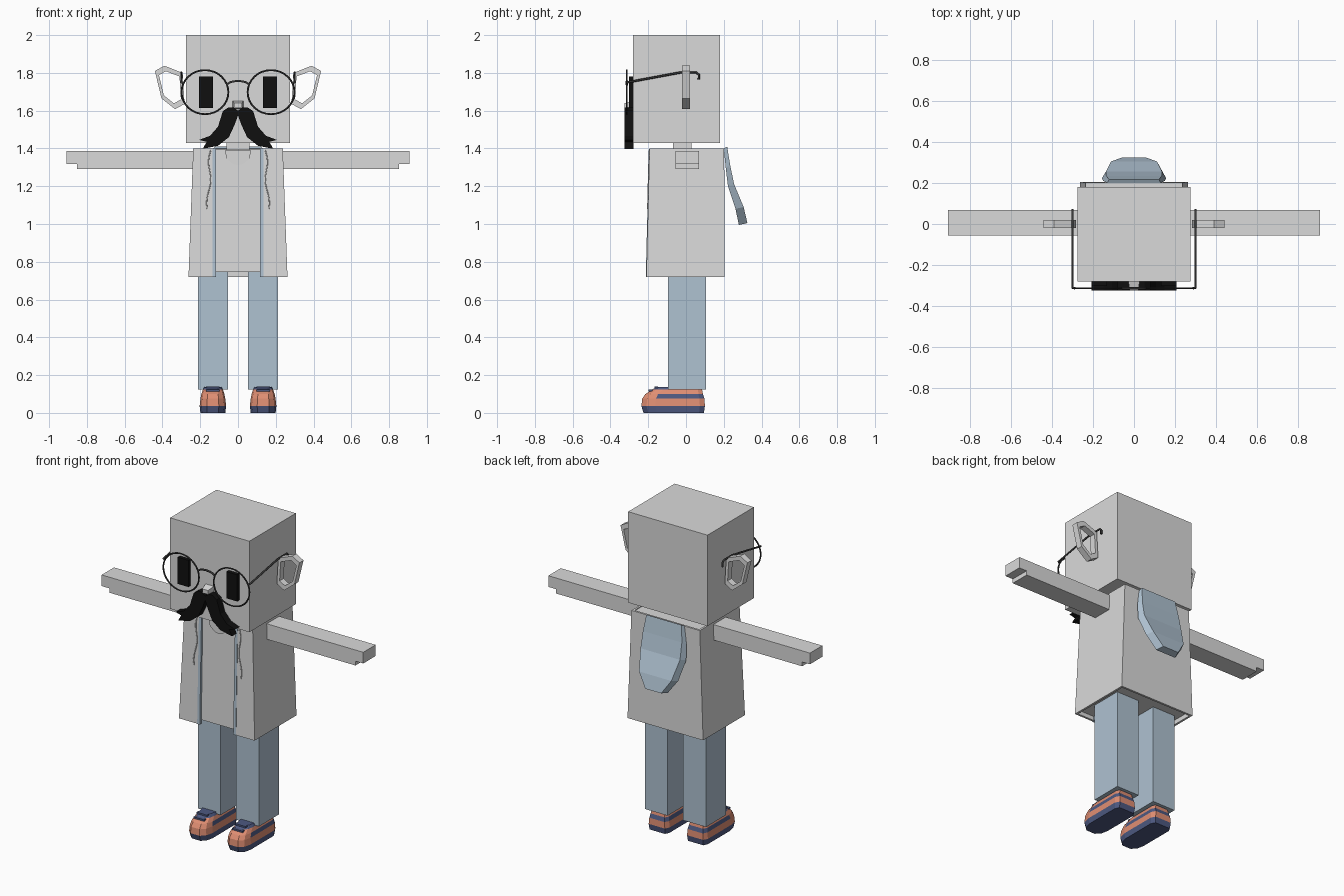
import bpy, bmesh, math
from mathutils import Vector

old = bpy.data.objects.get("Cube")
if old:
    bpy.data.objects.remove(old, do_unlink=True)


def material(name, r, g, b):
    m = bpy.data.materials.new(name)
    m.use_nodes = True
    m.diffuse_color = (r, g, b, 1)
    m.node_tree.nodes["Principled BSDF"].inputs["Base Color"].default_value = (r, g, b, 1)
    return m


grey = material("pale grey", .7, .7, .7)
blue = material("soft blue", .43, .54, .64)
black = material("black", .005, .005, .005)
frame = material("dark frame", .04, .04, .04)
orange = material("salmon orange", .74, .27, .17)
navy = material("navy", .075, .1, .22)


def finish(name, bm, *mats):
    bmesh.ops.recalc_face_normals(bm, faces=bm.faces)
    mesh = bpy.data.meshes.new(name)
    bm.to_mesh(mesh)
    bm.free()
    ob = bpy.data.objects.new(name, mesh)
    bpy.context.collection.objects.link(ob)
    for m in mats:
        mesh.materials.append(m)
    return ob


def loft(name, rings, *mats, closed=False, rule=None):
    """Skin a list of point rings; cap the ends, or join last ring to first."""
    bm = bmesh.new()
    rows = [[bm.verts.new(p) for p in ring] for ring in rings]
    n = len(rows[0])
    pairs = list(zip(rows, rows[1:]))
    if closed:
        pairs.append((rows[-1], rows[0]))
    else:
        bm.faces.new(rows[0])
        bm.faces.new(rows[-1])
    for band, (a, b) in enumerate(pairs):
        for i in range(n):
            j = (i + 1) % n
            f = bm.faces.new((a[i], a[j], b[j], b[i]))
            if rule:
                f.material_index = rule(band, f.calc_center_median())
    return finish(name, bm, *mats)


def rect(x0, x1, y0, y1, z):
    return [(x0, y0, z), (x1, y0, z), (x1, y1, z), (x0, y1, z)]


def box(name, x0, x1, y0, y1, z0, z1, mat):
    return loft(name, [rect(x0, x1, y0, y1, z0), rect(x0, x1, y0, y1, z1)], mat)


def plate(name, outline, y0, y1, mat):
    return loft(name, [[(x, y, z) for x, z in outline] for y in (y0, y1)], mat)


def tube(name, points, radius, mat):
    cu = bpy.data.curves.new(name, "CURVE")
    cu.dimensions = "3D"
    cu.bevel_depth = radius
    cu.bevel_resolution = 1
    cu.use_fill_caps = True
    sp = cu.splines.new("POLY")
    sp.points.add(len(points) - 1)
    for p, co in zip(sp.points, points):
        p.co = (*co, 1)
    ob = bpy.data.objects.new(name, cu)
    bpy.context.collection.objects.link(ob)
    cu.materials.append(mat)
    bpy.ops.object.select_all(action="DESELECT")
    ob.select_set(True)
    bpy.context.view_layer.objects.active = ob
    bpy.ops.object.convert(target="MESH")


# Head, neck and nose
box("head", -.275, .275, -.28, .18, 1.43, 2, grey)
box("neck", -.06, .06, -.07, .03, 1.37, 1.44, grey)
loft("nose", [[(x, -.28, z) for x, z in ((-.028, 1.61), (.028, 1.61), (.028, 1.652), (-.028, 1.652))],
              [(x, -.325, z) for x, z in ((-.02, 1.615), (.02, 1.615), (.02, 1.64), (-.02, 1.64))]], grey)

# Shirt with its scooped collar
loft("shirt", [rect(-.245, .245, -.197, .19, .745), rect(-.225, .225, -.183, .19, 1.395)], grey)
plate("shirt_collar", [(-.07, 1.39), (-.06, 1.345), (-.025, 1.318), (0, 1.312),
                       (.025, 1.318), (.06, 1.345), (.07, 1.39)], -.192, -.183, grey)


# Coat, a tapered shell open at the front
def coat_ring(half, front, back, z, gap=.12, t=.013):
    outer = [(gap, front), (half, front), (half, back)]
    inner = [(half - t, back - t), (half - t, front + t), (gap, front + t)]
    right = outer + [(-x, y) for x, y in reversed(outer)]
    left = [(-x, y) for x, y in reversed(inner)] + inner
    return [(x, y, z) for x, y in right + left]


loft("coat", [coat_ring(.262, -.21, .205, .72), coat_ring(.237, -.193, .202, 1.4)], grey)

# Hood hanging at the back: columns are half width and y, near the coat then outside
hood_rows = [(1.40, .13, .2, .122, .218), (1.30, .15, .21, .135, .234),
             (1.20, .157, .222, .137, .255), (1.08, .13, .262, .112, .305),
             (.995, .07, .28, .055, .325)]
loft("hood", [[(-wi, yi, z), (wi, yi, z), (wo, yo, z + .01), (-wo, yo, z + .01)]
              for z, wi, yi, wo, yo in hood_rows], blue)

ear = [(.44, 1.81), (.39, 1.838), (.293, 1.80), (.283, 1.636), (.333, 1.608), (.405, 1.665)]
whisker = [(0, 1.6), (.025, 1.618), (.05, 1.618), (.08, 1.598), (.106, 1.515), (.148, 1.467),
           (.206, 1.445), (.166, 1.435), (.187, 1.398), (.106, 1.414), (.048, 1.46),
           (.016, 1.53), (0, 1.575)]
sole = [(.45, 0), (.85, .08), (1, .22), (1, .92), (.8, 1)]
shoe_levels = [(0, -.225, .095, .066), (.036, -.236, .1, .07), (.075, -.232, .098, .066),
               (.1, -.215, .09, .061), (.123, -.18, .085, .053), (.138, -.155, .08, .045)]


def shoe_colour(band, c):
    if band == 2:
        return 1 if c.y < -.13 else 0
    return 1 if band in (1, 3) else 0


for side, s in (("left", 1), ("right", -1)):
    def part(name):
        return side + "_" + name

    # Arm with a stepped hand end
    plate(part("arm"), [(s * x, z) for x, z in ((.22, 1.29), (.853, 1.29), (.853, 1.317),
                        (.907, 1.317), (.907, 1.387), (.22, 1.387))], -.055, .068, grey)
    # Leg and ankle
    box(part("leg"), s * .133 - .079, s * .133 + .079, -.095, .105, .125, .76, blue)
    box(part("ankle"), s * .133 - .045, s * .133 + .045, -.06, .075, .08, .14, grey)

    # Banded shoe with laces
    outline = sole + [(-u, v) for u, v in reversed(sole)]
    loft(part("shoe"), [[(s * .133 + u * half, front + v * (back - front), z) for u, v in outline]
                        for z, front, back, half in shoe_levels], navy, orange, rule=shoe_colour)
    for k in range(2):
        y, z = -.19 + k * .03, .113 + k * .018
        box(part("lace"), s * .133 - .036, s * .133 + .036, y - .008, y + .012, z, z + .01, navy)

    # Coat edge trim and drawstring
    loft(part("trim"), [rect(s * .125 - .009, s * .125 + .009, y, y + .022, z)
                        for y, z in ((-.213, .72), (-.196, 1.398))], blue)
    tube(part("drawstring"), [(s * (.145 + .015 * t + .008 * math.sin(t * 9)), -.195 - .008 * t, 1.39 - .31 * t)
                              for t in (i / 12 for i in range(13))], .003, grey)

    # Open ear ring
    mid = sum((Vector(p) for p in ear), Vector((0, 0))) / len(ear)
    inner = [mid + (Vector(p) - mid) * .74 for p in ear]
    loft(part("ear"), [[(s * x, y, z) for x, z in loop] for loop, y in
                       ((ear, -.02), (ear, .02), (inner, .02), (inner, -.02))], grey, closed=True)

    # Eye and half of the moustache
    box(part("eye"), s * .169 - .037, s * .169 + .037, -.303, -.279, 1.613, 1.78, black)
    plate(part("moustache"), [(s * x, z) for x, z in whisker], -.325, -.279, black)

    # Glasses rim and temple
    bpy.ops.mesh.primitive_torus_add(major_segments=32, minor_segments=6, major_radius=.124,
                                     minor_radius=.005, location=(s * .175, -.313, 1.698),
                                     rotation=(math.pi / 2, 0, 0))
    rim = bpy.context.object
    rim.name = part("glasses_rim")
    rim.scale.y = .94
    rim.data.materials.append(frame)
    bpy.ops.object.shade_smooth_by_angle()
    tube(part("glasses_temple"), [(s * x, y, z) for x, y, z in (
        (.288, -.313, 1.745), (.3, -.31, 1.75), (.3, -.03, 1.802), (.3, .055, 1.802),
        (.3, .068, 1.79), (.3, .068, 1.765))], .006, frame)

# Glasses bridge
tube("glasses_bridge", [(.058 * math.cos(a), -.313, 1.735 + .022 * math.sin(a))
                        for a in (math.pi * i / 8 for i in range(9))], .006, frame)
